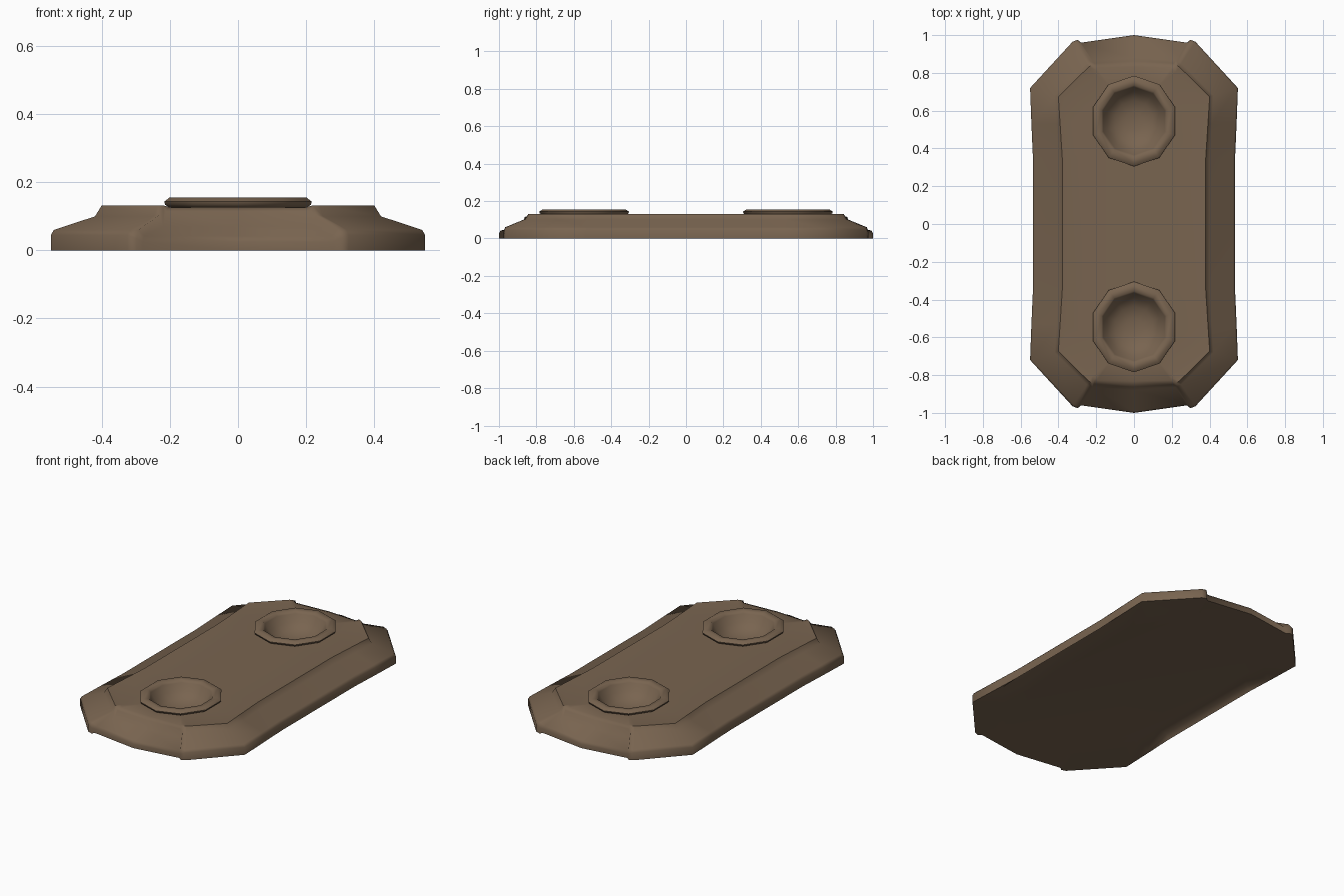
import bpy, bmesh
from math import sin, cos, pi, radians

cube = bpy.data.objects.get("Cube")
if cube:
    bpy.data.objects.remove(cube)

mat = bpy.data.materials.new("brown")
mat.use_nodes = True
colour = (0.19, 0.128, 0.08, 1)
mat.diffuse_color = colour
mat.node_tree.nodes["Principled BSDF"].inputs["Base Color"].default_value = colour


def finish(bm, name):
    bmesh.ops.recalc_face_normals(bm, faces=bm.faces)
    mesh = bpy.data.meshes.new(name)
    bm.to_mesh(mesh)
    bm.free()
    mesh.materials.append(mat)
    obj = bpy.data.objects.new(name, mesh)
    bpy.context.collection.objects.link(obj)
    bpy.ops.object.select_all(action='DESELECT')
    obj.select_set(True)
    bpy.context.view_layer.objects.active = obj
    bpy.ops.object.shade_smooth_by_angle(angle=radians(62))
    return obj


def ring(bm, points):
    return [bm.verts.new(p) for p in points]


def bridge(bm, a, b):
    n = len(a)
    for i in range(n):
        j = (i + 1) % n
        bm.faces.new((a[i], a[j], b[j], b[i]))


def decagon(r, z, cy):
    return [(0.95 * r * sin(2 * pi * i / 10), cy + r * cos(2 * pi * i / 10), z)
            for i in range(10)]


# Edge profile: fraction from outer edge to rim foot, with height for each zone
STEPS = (0, 0, 0.07, 1, 1.15, 1.4)
END = (0, 0.025, 0.042, 0.07, 0.115, 0.126)
SIDE = (0, 0.045, 0.06, 0.1, 0.132, 0.128)
LIP = (0, 0.035, 0.06, 0.104, 0.132, 0.128)

# Quarter outline: outer point, rim foot point, zone heights
quarter = [
    ((0, 1), (0, 0.88), END),
    ((0.28, 0.96), (0.22, 0.865), END),
    ((0.298, 0.975), (0.23, 0.86), LIP),
    ((0.325, 0.965), (0.25, 0.85), SIDE),
    ((0.55, 0.72), (0.42, 0.68), SIDE),
    ((0.543, 0.53), (0.411, 0.53), SIDE),
    ((0.535, 0.35), (0.4, 0.35), SIDE),
]


def flip(cols, sx, sy):
    return [((o[0] * sx, o[1] * sy), (f[0] * sx, f[1] * sy), h) for o, f, h in cols]


half = quarter + flip(quarter[::-1], 1, -1)
columns = half + flip(half[-2:0:-1], -1, 1)

# Plate body
bm = bmesh.new()
rows = []
for k, t in enumerate(STEPS):
    rows.append(ring(bm, [(o[0] + (f[0] - o[0]) * t, o[1] + (f[1] - o[1]) * t, h[k])
                          for o, f, h in columns]))
for a, b in zip(rows, rows[1:]):
    bridge(bm, a, b)

# Underside, hollowed slightly along the middle of both long sides
under = ring(bm, [(o[0] * 0.97, o[1] * 0.97, 0.03 if abs(o[1]) < 0.5 else 0.0)
                  for o, f, h in columns])
bridge(bm, rows[0], under)
inner = ring(bm, [(o[0] * 0.75, o[1] * 0.85, 0.004) for o, f, h in columns])
bridge(bm, under, inner)
bm.faces.new(inner)

# Flat top with two openings
top = rows[-1]
edges = [bm.edges.get((v, top[(i + 1) % len(top)])) for i, v in enumerate(top)]
for cy in (-0.545, 0.545):
    hole = ring(bm, decagon(0.225, 0.128, cy))
    edges += [bm.edges.new((v, hole[(i + 1) % 10])) for i, v in enumerate(hole)]
bmesh.ops.triangle_fill(bm, edges=edges, use_beauty=True, normal=(0, 0, 1))
finish(bm, "plate")

# Raised collars with round bowls
BOWL = [(0.225, 0.127), (0.237, 0.134), (0.24, 0.143), (0.222, 0.156), (0.19, 0.153),
        (0.18, 0.14), (0.155, 0.1), (0.11, 0.068), (0.05, 0.053)]
for name, cy in (("front_socket", -0.545), ("back_socket", 0.545)):
    bm = bmesh.new()
    rings = [ring(bm, decagon(r, z, cy)) for r, z in BOWL]
    for a, b in zip(rings, rings[1:]):
        bridge(bm, a, b)
    bm.faces.new(rings[-1])
    mesh = finish(bm, name).data
    # Open shell: make sure the faces point up and outwards
    if mesh.polygons[-1].normal.z < 0:
        mesh.flip_normals()
